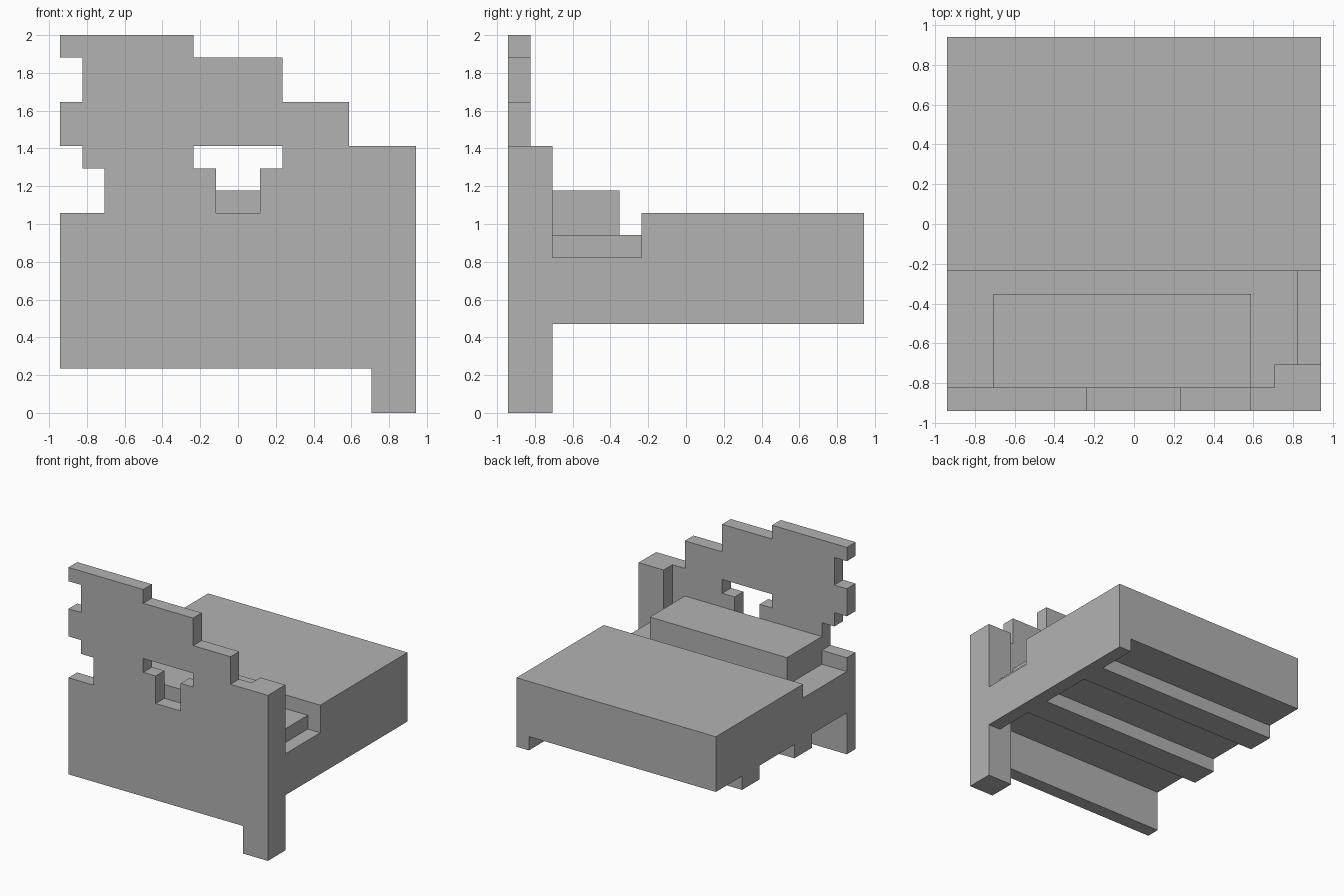
import bpy
import bmesh

cube = bpy.data.objects.get("Cube")
if cube:
    bpy.data.objects.remove(cube, do_unlink=True)

U = 2 / 17  # grid unit: the bed is 16 x 16 x 17 units

grey = bpy.data.materials.new("plain grey")
grey.use_nodes = True
grey.diffuse_color = (0.448, 0.448, 0.448, 1)
bsdf = next(n for n in grey.node_tree.nodes if n.type == "BSDF_PRINCIPLED")
bsdf.inputs["Base Color"].default_value = grey.diffuse_color


def place(x, y, z):
    """Grid units to scene position."""
    return ((x - 8) * U, (y - 8) * U, z * U)


def finish(name, bm):
    bmesh.ops.recalc_face_normals(bm, faces=bm.faces)
    mesh = bpy.data.meshes.new(name)
    bm.to_mesh(mesh)
    bm.free()
    mesh.materials.append(grey)
    obj = bpy.data.objects.new(name, mesh)
    bpy.context.collection.objects.link(obj)
    return obj


def box(name, x, y, z):
    """Box from (min, max) pairs in grid units."""
    bm = bmesh.new()
    bmesh.ops.create_cube(bm, size=1)
    for v in bm.verts:
        v.co = place(*(r[0] if c < 0 else r[1] for c, r in zip(v.co, (x, y, z))))
    return finish(name, bm)


def panel(name, loops, y0, y1):
    """Upright board from an outer outline and hole outlines in (x, z)."""
    bm = bmesh.new()
    for loop in loops:
        verts = [bm.verts.new(place(x, y0, z)) for x, z in loop]
        for a, b in zip(verts, verts[1:] + verts[:1]):
            bm.edges.new((a, b))
    bmesh.ops.triangle_fill(bm, edges=bm.edges[:], use_beauty=True)
    ext = bmesh.ops.extrude_face_region(bm, geom=bm.faces[:])
    moved = [g for g in ext["geom"] if isinstance(g, bmesh.types.BMVert)]
    bmesh.ops.translate(bm, verts=moved, vec=(0, (y1 - y0) * U, 0))
    return finish(name, bm)


# Broken headboard with ragged stepped outline and a T-shaped hole
outline = [(0, 2), (14, 2), (14, 12), (13, 12), (13, 14), (10, 14), (10, 16),
           (6, 16), (6, 17), (0, 17), (0, 16), (1, 16), (1, 14), (0, 14),
           (0, 12), (1, 12), (1, 11), (2, 11), (2, 9), (0, 9)]
hole = [(6, 12), (10, 12), (10, 11), (9, 11), (9, 9), (7, 9), (7, 11), (6, 11)]
panel("headboard", [outline, hole], 0, 1)

# Surviving corner post
box("left_post", (14, 16), (0, 2), (0, 12))

# Bedding
box("mattress", (0, 15), (1, 6), (5, 8))
box("blanket", (0, 16), (6, 16), (5, 9))
box("pillow", (2, 13), (1, 5), (8, 10))

# Side rail: tall beside the mattress, a lip below the blanket
rail = [(2, 4), (16, 4), (16, 5), (6, 5), (6, 7), (2, 7)]
bm = bmesh.new()
face = bm.faces.new([bm.verts.new(place(15, y, z)) for y, z in rail])
ext = bmesh.ops.extrude_face_region(bm, geom=[face])
bmesh.ops.translate(bm, vec=(U, 0, 0),
                    verts=[g for g in ext["geom"] if isinstance(g, bmesh.types.BMVert)])
finish("left_side_rail", bm)

# Cross slats under the bed
for name, y in (("front_slat", 5), ("rear_slat", 11)):
    box(name, (0, 15), (y, y + 2), (4, 5))
